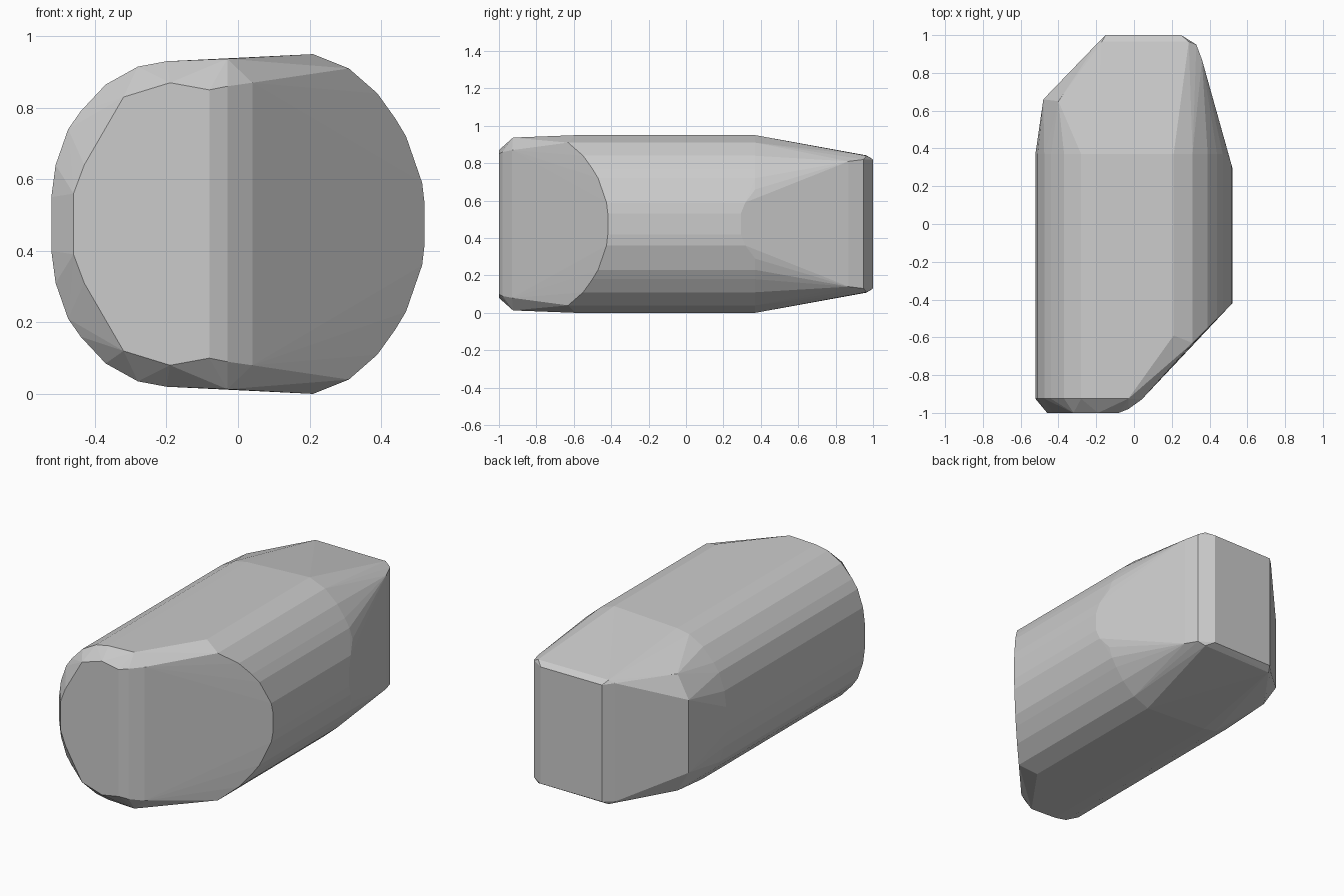
import bpy
import bmesh
import math

if "Cube" in bpy.data.objects:
    bpy.data.objects.remove(bpy.data.objects["Cube"])

MID = 0.475  # the block is mirrored about this height

# upper half of the rounded cross-section (x, z), left to right
section = [(-0.522, 0.55), (-0.51, 0.64), (-0.475, 0.74), (-0.44, 0.79),
           (-0.37, 0.865), (-0.28, 0.915), (-0.20, 0.93), (-0.03, 0.937),
           (0.21, 0.95), (0.31, 0.91), (0.39, 0.84), (0.44, 0.77),
           (0.47, 0.72), (0.49, 0.66), (0.515, 0.59), (0.522, 0.53)]


def front_y(x):
    # square front on the left, diagonal cut on the right
    if x < 0:
        return -0.925
    return -0.59 if x < 0.25 else x - 0.94


def back_y(x):
    # the right side is cut back by a slanted plane
    return min(0.37, 0.30 + (0.52 - x) * 3.4)


points = []
for x, z in section:
    points += [(x, front_y(x), z), (x, back_y(x), z)]

# chamfered front face and the start of the diagonal face
points += [(0.04, -0.93, 0.87), (-0.03, -0.98, 0.86), (-0.08, -1, 0.85),
           (-0.19, -1, 0.87), (-0.32, -1, 0.83), (-0.43, -1, 0.64),
           (-0.46, -1, 0.56)]

# tapered back end with a diagonal left corner and rounded right corner
points += [(-0.48, 0.66, 0.69), (-0.40, 0.65, 0.82), (-0.20, 0.95, 0.825),
           (-0.17, 0.965, 0.842), (-0.15, 1, 0.82), (0.25, 1, 0.82),
           (0.29, 0.965, 0.84), (0.33, 0.95, 0.82), (0.36, 0.87, 0.81)]

# wrap the mirrored outline points in one faceted skin
bm = bmesh.new()
for x, y, z in points:
    bm.verts.new((x, y, z))
    bm.verts.new((x, y, 2 * MID - z))
hull = bmesh.ops.convex_hull(bm, input=bm.verts)
loose = [v for v in bm.verts if not v.link_faces]
bmesh.ops.delete(bm, geom=loose, context='VERTS')
bmesh.ops.dissolve_limit(bm, angle_limit=math.radians(1),
                         verts=bm.verts, edges=bm.edges)
bmesh.ops.recalc_face_normals(bm, faces=bm.faces)
mesh = bpy.data.meshes.new("faceted_rock")
bm.to_mesh(mesh)
bm.free()
rock = bpy.data.objects.new("faceted_rock", mesh)
bpy.context.collection.objects.link(rock)
